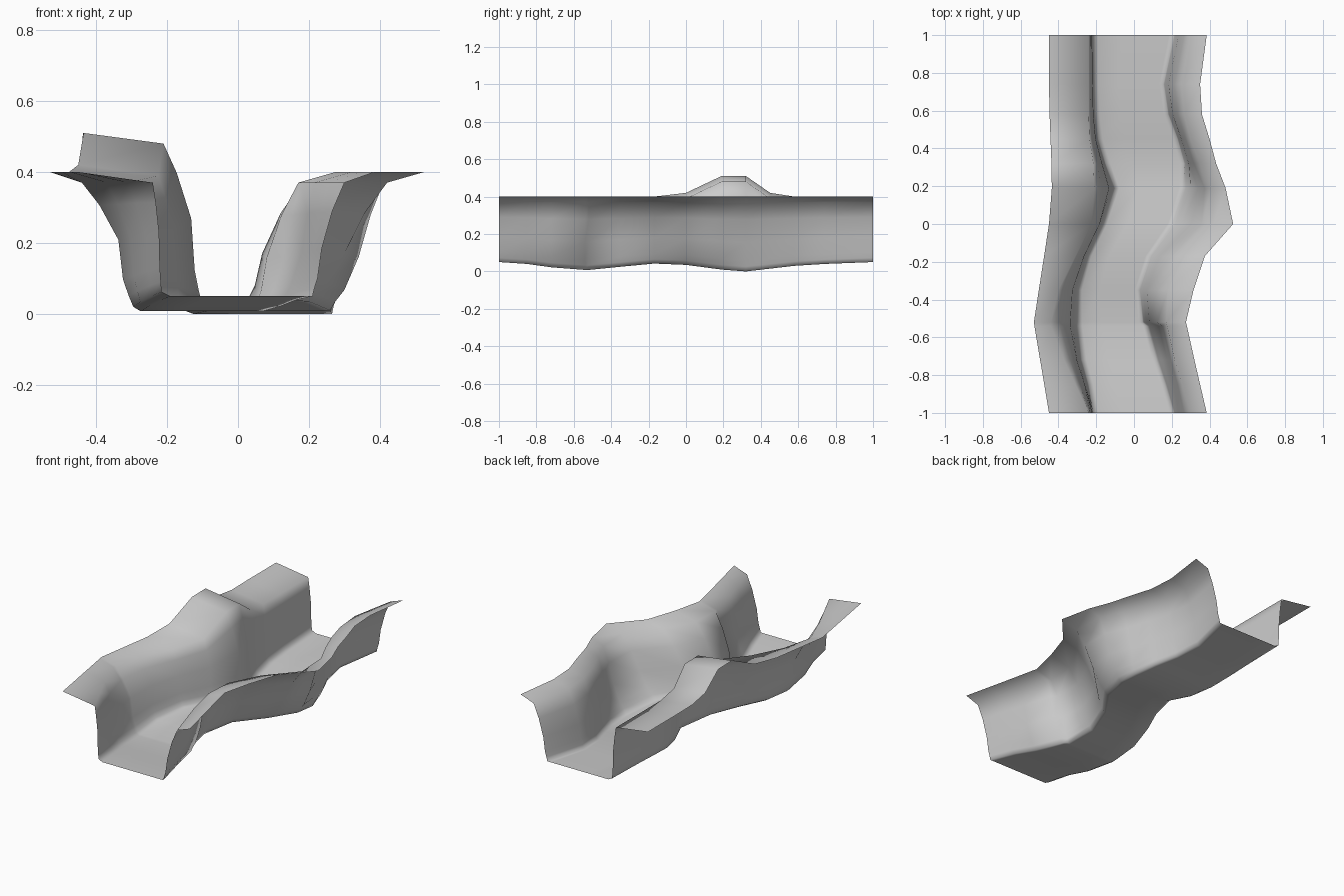
import bpy, bmesh, math

# Stations along the channel:
# y, left edge, left rim, left floor, right floor, right rim, right edge, floor z, left bank rise
STATIONS = [
    (-1.00, -.45, -.24, -.215, .21, .30, .385, .05, 0),
    (-0.85, -.475, -.31, -.24, .165, .255, .35, .04, 0),
    (-0.72, -.497, -.37, -.275, .12, .215, .32, .022, 0),
    (-0.54, -.527, -.44, -.295, .07, .175, .28, .008, 0),
    (-0.52, -.53, -.44, -.295, .045, .17, .275, .008, 0),
    (-0.35, -.504, -.40, -.295, .022, .18, .315, .025, 0),
    (-0.17, -.476, -.31, -.245, .08, .27, .375, .042, 0),
    (0.00, -.45, -.225, -.165, .20, .42, .525, .035, .02),
    (0.19, -.435, -.21, -.10, .26, .41, .485, .01, .11),
    (0.32, -.437, -.215, -.15, .265, .35, .435, .0, .11),
    (0.45, -.442, -.235, -.19, .23, .30, .40, .015, .02),
    (0.58, -.447, -.24, -.205, .18, .265, .36, .03, 0),
    (0.74, -.45, -.24, -.21, .155, .25, .35, .04, 0),
    (1.00, -.45, -.24, -.215, .21, .30, .385, .05, 0),
]
# Outward push of the right wall per station (the undercut and the outer bend)
PUSH = {-.85: .6, -.72: .9, -.54: .8, 0: .5, .19: .7}
# Wall shapes as (outward, upward) fractions
LEFT = [(.09, .09), (.2, .22), (.29, .54), (.66, .82)]
RIGHT = [(.06, .07), (.16, .16), (.29, .42), (.62, .75)]


def wall(shape, foot, rim, z0, z1, push=0):
    """Points from floor to rim."""
    pts = [(foot, z0)]
    for (t, h), k in zip(shape, (.05, .15, .35, .2)):
        pts.append((foot + (rim - foot) * (t + push * k), z0 + (z1 - z0) * h))
    return pts + [(rim, z1)]


def section(lo, lr, lf, rf, rr, ro, fz, rise, push):
    left = wall(LEFT, lf, lr, fz + .012, .37 + rise) + [(lo, .4 + rise)]
    right = wall(RIGHT, rf, rr, fz, .37, push) + [(ro, .4)]
    floor = [(lf + (rf - lf) * t, fz) for t in (.06, .35, .65, .94)]
    return left[::-1] + floor + right


# Channel with floor, walls and banks
bm = bmesh.new()
rows = []
for y, *s in STATIONS:
    rows.append([bm.verts.new((x, y, z)) for x, z in section(*s, PUSH.get(y, 0))])
for a, b in zip(rows, rows[1:]):
    for i in range(len(a) - 1):
        bm.faces.new((a[i], a[i + 1], b[i + 1], b[i]))
mesh = bpy.data.meshes.new("trench_channel")
bm.to_mesh(mesh)
bm.free()
obj = bpy.data.objects.new("trench_channel", mesh)
bpy.context.collection.objects.link(obj)
bpy.context.view_layer.objects.active = obj
obj.select_set(True)
bpy.ops.object.shade_smooth_by_angle(angle=math.radians(100))
